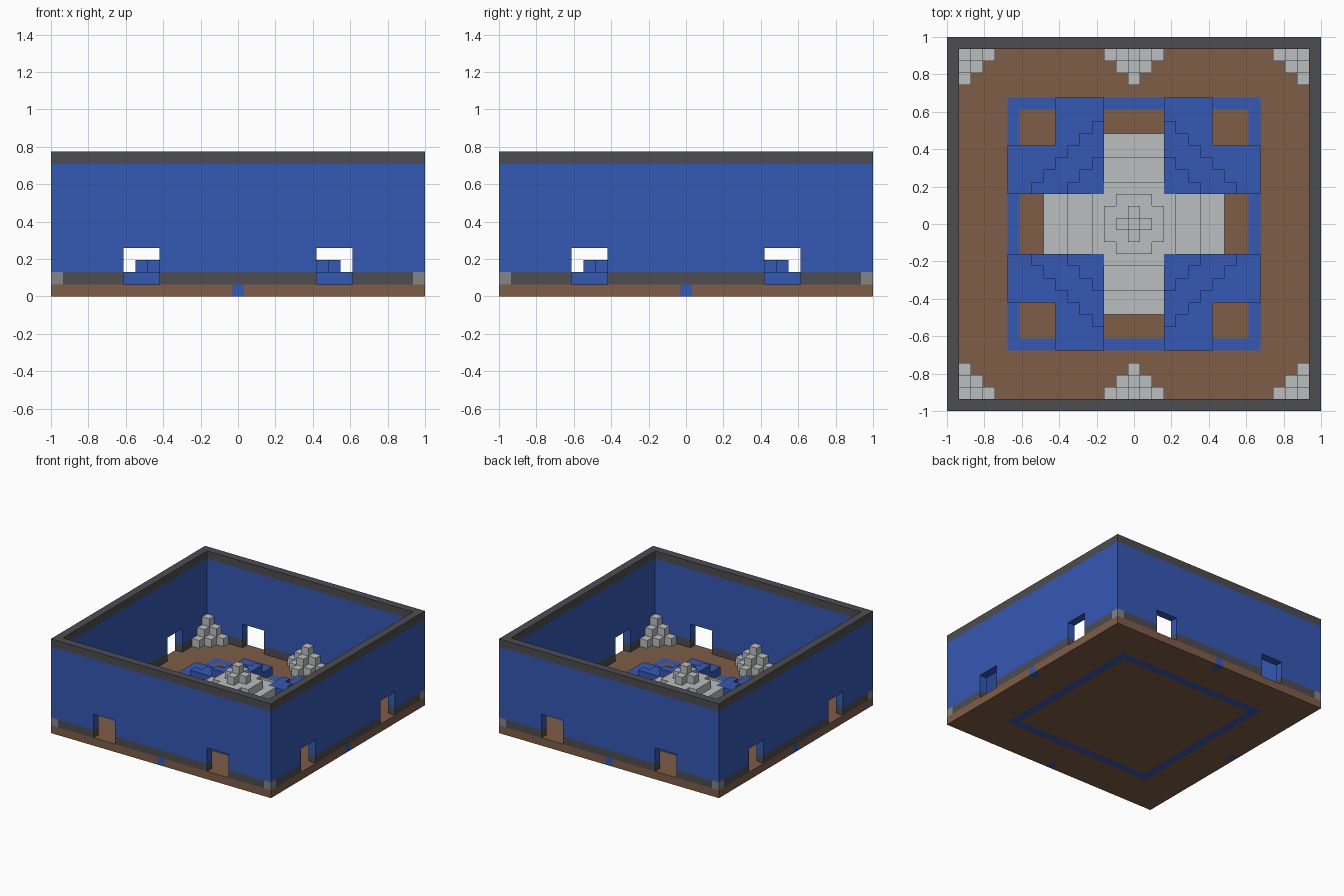
import bpy
import bmesh
from mathutils import Vector

default = bpy.data.objects.get("Cube")
if default:
    bpy.data.objects.remove(default)

U = 2 / 31          # one block
HALF = 15.5         # half width of the room in blocks


def material(name, rgb):
    lin = [(c / 255 / 12.92 if c < 11 else ((c / 255 + 0.055) / 1.055) ** 2.4) for c in rgb]
    m = bpy.data.materials.new(name)
    m.use_nodes = True
    m.diffuse_color = (*lin, 1)
    bsdf = m.node_tree.nodes["Principled BSDF"]
    bsdf.inputs["Base Color"].default_value = (*lin, 1)
    bsdf.inputs["Roughness"].default_value = 0.9
    return m


BLUE = material("blue", (53, 88, 180))
BROWN = material("brown", (126, 93, 70))
DARK = material("dark grey", (77, 77, 80))
MID = material("mid grey", (132, 133, 133))
PALE = material("pale grey", (187, 191, 191))


def finish(bm, name, mats):
    bmesh.ops.recalc_face_normals(bm, faces=bm.faces[:])
    mesh = bpy.data.meshes.new(name)
    bm.to_mesh(mesh)
    bm.free()
    for m in mats:
        mesh.materials.append(m)
    obj = bpy.data.objects.new(name, mesh)
    bpy.context.collection.objects.link(obj)
    return obj


def prism(bm, outline, z0, z1):
    """Extrude an outline given in blocks between two heights in blocks."""
    base = bm.faces.new([bm.verts.new((x * U, y * U, z0 * U)) for x, y in outline])
    top = bmesh.ops.extrude_face_region(bm, geom=[base], use_keep_orig=True)["geom"]
    lift = Vector((0, 0, (z1 - z0) * U))
    bmesh.ops.translate(bm, vec=lift, verts=[v for v in top if isinstance(v, bmesh.types.BMVert)])


def rect(x0, x1, y0, y1):
    return [(x0, y0), (x1, y0), (x1, y1), (x0, y1)]


def cross(reach, w):
    """Plus-shaped outline with arms of half width w."""
    arm = [(reach, -w), (reach, w), (w, w)]
    pts = []
    for _ in range(4):
        pts += arm
        arm = [(-y, x) for x, y in arm]
    return pts


def stairs(reach, step):
    """Right-angled corner whose long side is a staircase."""
    pts = [(0, 0), (reach, 0)]
    for n in range(0, reach, step):
        pts += [(reach - n, n + step), (reach - n - step, n + step)]
    return pts[:-1] + [(0, reach)]


def stepped_triangle(rows):
    """Rows of blocks that narrow to a single block."""
    right = []
    for n in range(rows):
        right += [(rows - 0.5 - n, n), (rows - 0.5 - n, n + 1)]
    return right + [(-x, y) for x, y in reversed(right)]


def stack(name, outlines, mat, place=lambda x, y: (x, y)):
    """Pile outlines one block high each on top of the floor."""
    bm = bmesh.new()
    for level, outline in enumerate(outlines, start=1):
        prism(bm, [place(x, y) for x, y in outline], level, level + 1)
    return finish(bm, name, [mat])


# Floor: inlaid square ring and a coloured block in the middle of each edge
bm = bmesh.new()
prism(bm, rect(-HALF, HALF, -HALF, HALF), 0, 1)
for axis in ((1, 0, 0), (0, 1, 0)):
    for cut in (0.5, 9.5, 10.5, 14.5):
        for s in (-1, 1):
            bmesh.ops.bisect_plane(bm, geom=bm.verts[:] + bm.edges[:] + bm.faces[:],
                                   plane_co=Vector(axis) * cut * s * U, plane_no=axis)
for f in bm.faces:
    c = f.calc_center_median() / U
    near, far = sorted((abs(c.x), abs(c.y)))
    f.material_index = int(9.5 < far < 10.5 or (far > 14.5 and near < 0.5))
finish(bm, "floor", [BROWN, BLUE])

# Walls: hollow frame with two doorways per side
bm = bmesh.new()
prism(bm, rect(-HALF, HALF, -HALF, HALF), 1, 12)
walls = finish(bm, "walls", [DARK, BLUE, MID])
openings = [(rect(-14.5, 14.5, -14.5, 14.5), 14)]
for s in (-8, 8):
    openings.append((rect(s - 1.5, s + 1.5, -18, 18), 4))
    openings.append((rect(-18, 18, s - 1.5, s + 1.5), 4))
cutters = []
for outline, top in openings:
    bm = bmesh.new()
    prism(bm, outline, -1, top)
    cutter = finish(bm, "wall_cutter", [])
    cutter.hide_render = True
    mod = walls.modifiers.new("opening", "BOOLEAN")
    mod.operation = "DIFFERENCE"
    mod.solver = "EXACT"
    mod.object = cutter
    cutters.append(cutter)
graph = bpy.context.evaluated_depsgraph_get()
bm = bmesh.new()
bm.from_object(walls, graph)
walls.modifiers.clear()
for cutter in cutters:
    bpy.data.objects.remove(cutter)

# Wall colours: skirting, panel, rim and corner stones
planes = [((0, 0, z), (0, 0, 1)) for z in (2, 11)]
for s in (-14.5, 14.5):
    planes += [((s, 0, 0), (1, 0, 0)), ((0, s, 0), (0, 1, 0))]
for co, no in planes:
    bmesh.ops.bisect_plane(bm, geom=bm.verts[:] + bm.edges[:] + bm.faces[:],
                           dist=1e-5, plane_co=Vector(co) * U, plane_no=no)
for f in bm.faces:
    c = f.calc_center_median() / U
    corner = min(abs(c.x), abs(c.y)) > 14.6
    if c.z < 1.99:
        f.material_index = 2 if corner else 0
    else:
        f.material_index = 1 if c.z < 10.99 else 0
bm.to_mesh(walls.data)
bm.free()

# Central stepped monument
stack("monument", [cross(7.5, 2.5), cross(5.5, 2.5), cross(3.5, 2.5),
                   cross(2.5, 1.5), cross(1.5, 0.5), rect(-0.5, 0.5, -0.5, 0.5)], PALE)

# Stepped blocks around the monument and rubble piles in the room corners
for sx, xname in ((-1, "right"), (1, "left")):
    for sy, yname in ((-1, "front"), (1, "back")):
        where = f"{yname}_{xname}"
        stack(f"stepped_block_{where}", [stairs(8, 4), stairs(6, 1), stairs(3, 1)], BLUE,
              lambda x, y: (sx * (x + 2.5), sy * (y + 2.5)))
        stack(f"corner_pile_{where}", [stairs(r, 1) for r in (3, 2, 1)], PALE,
              lambda x, y: (sx * (14.5 - x), sy * (14.5 - y)))

# Rubble piles against the middle of the front and back walls
for sy, yname in ((-1, "front"), (1, "back")):
    stack(f"wall_pile_{yname}", [stepped_triangle(r) for r in (3, 2, 1)], PALE,
          lambda x, y: (x, sy * (14.5 - y)))
